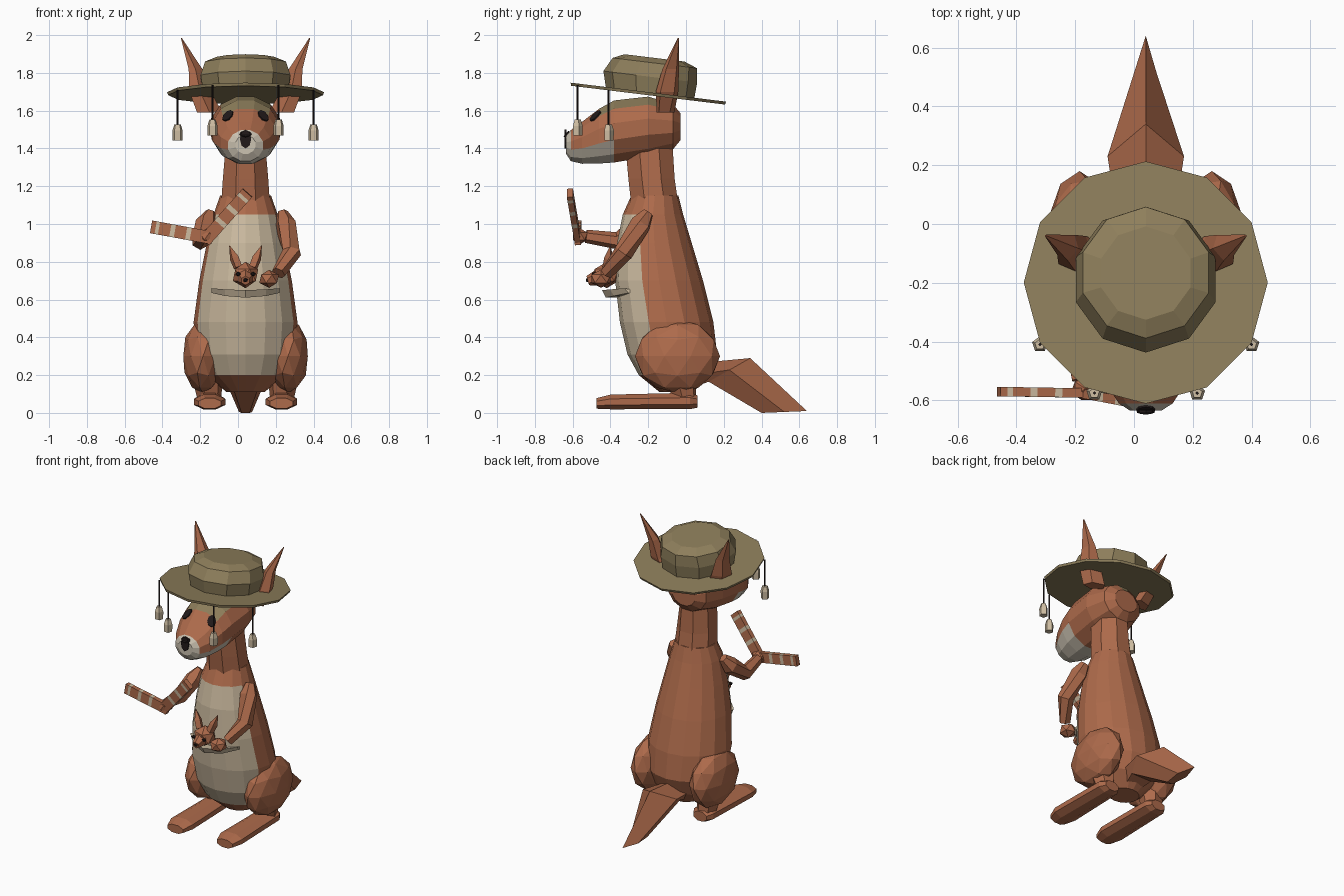
import bpy, bmesh
from math import sin, cos, pi
from mathutils import Vector, Matrix

if "Cube" in bpy.data.objects:
    bpy.data.objects.remove(bpy.data.objects["Cube"])

CX = 0.04  # symmetry plane of the animal


def material(name, rgb):
    m = bpy.data.materials.new(name)
    m.use_nodes = True
    m.diffuse_color = (*rgb, 1)
    m.node_tree.nodes["Principled BSDF"].inputs["Base Color"].default_value = (*rgb, 1)
    return m


FUR = material("russet fur", (0.42, 0.145, 0.07))
CREAM = material("cream belly", (0.62, 0.51, 0.36))
JAW = material("pale jaw", (0.60, 0.54, 0.44))
KHAKI = material("khaki felt", (0.27, 0.21, 0.105))
BLACK = material("black", (0.015, 0.01, 0.01))


def finish(name, bm, mats):
    bmesh.ops.recalc_face_normals(bm, faces=bm.faces)
    me = bpy.data.meshes.new(name)
    bm.to_mesh(me)
    bm.free()
    for m in mats:
        me.materials.append(m)
    ob = bpy.data.objects.new(name, me)
    bpy.context.collection.objects.link(ob)
    return ob


def loft(name, rings, *mats, rule=None):
    """Skin a list of rings; rule(segment, side, centre) picks the colour."""
    bm = bmesh.new()
    rows = [[bm.verts.new(p) for p in r] for r in rings]
    n = len(rows[0])
    for s, (a, b) in enumerate(zip(rows, rows[1:])):
        for k in range(n):
            f = bm.faces.new((a[k], a[(k + 1) % n], b[(k + 1) % n], b[k]))
            if rule:
                f.material_index = rule(s, k, f.calc_center_median())
    for cap, s in ((rows[0], -1), (rows[-1], len(rows))):
        f = bm.faces.new(cap)
        if rule:
            f.material_index = rule(s, 0, f.calc_center_median())
    return finish(name, bm, mats)


def ellipse(c, u, v, n, phase=0.0):
    c, u, v = Vector(c), Vector(u), Vector(v)
    return [c + u * sin(2 * pi * (k + phase) / n) - v * cos(2 * pi * (k + phase) / n) for k in range(n)]


def tube(name, path, radii, mat, n=6):
    pts = [Vector(p) for p in path]
    rings = []
    for i, (p, r) in enumerate(zip(pts, radii)):
        d = pts[min(i + 1, len(pts) - 1)] - pts[max(i - 1, 0)]
        q = d.to_track_quat("Z", "Y")
        rings.append(ellipse(p, q @ Vector((r, 0, 0)), q @ Vector((0, r, 0)), n))
    return loft(name, rings, mat)


def ball(name, c, size, mat, sub=1):
    bm = bmesh.new()
    bmesh.ops.create_icosphere(bm, subdivisions=sub, radius=1,
                               matrix=Matrix.Translation(c) @ Matrix.Diagonal((*size, 1)))
    return finish(name, bm, [mat])


def patch(name, target, near, rx, ry, mat):
    """Thin plate laid on the closest surface of the target."""
    bpy.context.view_layer.update()
    _, p, nrm, _ = target.closest_point_on_mesh(Vector(near))
    bm = bmesh.new()
    m = Matrix.Translation(p + nrm * 0.003) @ nrm.to_track_quat("Z", "Y").to_matrix().to_4x4()
    bmesh.ops.create_cone(bm, cap_ends=True, segments=8, radius1=1, radius2=1, depth=0.009,
                          matrix=m @ Matrix.Diagonal((rx, ry, 1, 1)))
    return finish(name, bm, [mat])


# Body and neck: (z, front y, back y, half width)
BODY = [(0.11, -0.14, 0.04, 0.10), (0.2, -0.25, 0.12, 0.21), (0.31, -0.31, 0.165, 0.26),
        (0.48, -0.35, 0.145, 0.275), (0.7, -0.375, 0.09, 0.245), (0.9, -0.365, 0.03, 0.205),
        (1.05, -0.335, -0.015, 0.17), (1.15, -0.29, -0.04, 0.135)]
body = loft("body", [ellipse((CX, (f + b) / 2, z), (w, 0, 0), (0, (b - f) / 2, 0), 16) for z, f, b, w in BODY],
            FUR, CREAM, rule=lambda s, k, c: int(1 <= s <= 5 and (k < 3 or k > 12)))
NECK = [(1.1, -0.3, -0.03, 0.14), (1.24, -0.315, -0.05, 0.13), (1.4, -0.33, -0.06, 0.115)]
loft("neck", [ellipse((CX, (f + b) / 2, z), (w, 0, 0), (0, (b - f) / 2, 0), 8, 0.5) for z, f, b, w in NECK], FUR)

# Head: (y, top z, bottom z, half width)
HEAD = [(-0.03, 1.59, 1.44, 0.09), (-0.07, 1.64, 1.39, 0.15), (-0.2, 1.68, 1.35, 0.19),
        (-0.38, 1.66, 1.32, 0.185), (-0.46, 1.615, 1.315, 0.17), (-0.55, 1.545, 1.315, 0.135),
        (-0.61, 1.5, 1.33, 0.095), (-0.635, 1.47, 1.37, 0.055)]


def head_colour(s, k, c):
    if s >= 6 or (c.y < -0.39 and c.z < 1.42):
        return 1
    return 2 if c.z > 1.61 and c.y > -0.45 else 0


head = loft("head", [ellipse((CX, y, (t + b) / 2), (w, 0, 0), (0, 0, (t - b) / 2), 12, 0.5) for y, t, b, w in HEAD],
            FUR, JAW, KHAKI, rule=head_colour)
patch("nose", head, (CX, -0.66, 1.45), 0.03, 0.05, BLACK)
patch("nose_tip", head, (CX, -0.66, 1.5), 0.032, 0.02, BLACK)

# Tilted hat
TILT = Vector((0, 1, -0.122)).normalized()
UP = Vector((0, 0.122, 1)).normalized()
HAT = Vector((CX, -0.2, 1.69))


def hat_ring(h, r, shift, n):
    return ellipse(HAT + UP * h + TILT * shift, (r, 0, 0), TILT * r, n)


loft("hat_brim", [hat_ring(-0.008, 0.41, 0, 12), hat_ring(0.008, 0.415, 0, 12)], KHAKI)
loft("hat_crown", [hat_ring(0, 0.235, 0.01, 10), hat_ring(0.09, 0.25, 0.0, 10),
                   hat_ring(0.165, 0.225, 0.015, 10), hat_ring(0.192, 0.16, 0.01, 10)], KHAKI)

# Tail: a heavy root tapering down to the ground
TAIL = [((0.02, 0.26), (0.05, 0.14), 0.1), ((0.34, 0.29), (0.12, 0.165), 0.13), ((0.64, 0.01), (0.4, 0.0), 0.035)]
rings = []
for (ty, tz), (by, bz), w in TAIL:
    my, mz = (ty + by) / 2, (tz + bz) / 2
    rings.append([(CX, ty, tz), (CX + w, my, mz), (CX + w * 0.6, by, bz),
                  (CX - w * 0.6, by, bz), (CX - w, my, mz)])
loft("tail", rings, FUR)

# Mirrored parts
for side, s in (("left", 1), ("right", -1)):
    def at(dx, y, z):
        return (CX + s * dx, y, z)

    ball(side + "_thigh", at(0.225, -0.045, 0.3), (0.11, 0.225, 0.195), FUR, 2)
    tube(side + "_shin", [at(0.2, -0.03, 0.2), at(0.19, 0.0, 0.05)], [0.085, 0.06], FUR)
    loft(side + "_foot", [ellipse(at(0.19, y, z), (w, 0, 0), (0, 0, h), 8, 0.5) for y, z, w, h in
                          [(0.06, 0.06, 0.055, 0.035), (0.02, 0.063, 0.08, 0.047),
                           (-0.4, 0.058, 0.09, 0.042), (-0.475, 0.05, 0.065, 0.03)]], FUR)
    # Ear
    loft(side + "_ear", [ellipse(at(x, y, z), (w, s * -0.3 * w, 0), (0, d, 0), 5) for x, y, z, w, d in
                         [(0.19, -0.11, 1.59, 0.07, 0.045), (0.24, -0.1, 1.7, 0.06, 0.06),
                          (0.265, -0.08, 1.82, 0.038, 0.045), (0.34, -0.04, 1.985, 0.003, 0.004)]], FUR)
    patch(side + "_eye", head, at(0.1, -0.49, 1.585), 0.028, 0.04, BLACK)
    # Hanging corks
    for label, x, y, top, z in (("outer", 0.36, -0.41, 1.71, 1.485), ("inner", 0.175, -0.575, 1.735, 1.51)):
        tube(f"{side}_{label}_string", [at(x, y, top), at(x, y, z)], [0.006, 0.006], BLACK, 4)
        tube(f"{side}_{label}_cork", [at(x, y, z - 0.042), at(x, y, z + 0.01), at(x, y, z + 0.042)],
             [0.027, 0.028, 0.018], CREAM, 5)
    # Young one's ears and eyes
    tube(f"joey_{side}_ear", [at(0.04, -0.42, 0.77), at(0.06, -0.41, 0.82), at(0.085, -0.4, 0.885)],
         [0.025, 0.026, 0.002], FUR, 4)
    ball(f"joey_{side}_eye", at(0.04, -0.487, 0.735), (0.016, 0.012, 0.012), BLACK)

# Young one's head in the pouch
ball("joey_head", (CX, -0.42, 0.73), (0.075, 0.075, 0.07), FUR)
tube("joey_muzzle", [(CX, -0.45, 0.72), (CX, -0.52, 0.70)], [0.05, 0.025], FUR)
ball("joey_nose", (CX, -0.522, 0.703), (0.014, 0.01, 0.012), BLACK)

# Pouch lip: a curved strip
lip = []
for t in (-1, -0.6, 0, 0.6, 1):
    bulge = 0.12 * (1 - t * t)
    x, y = CX + 0.18 * t, -0.325 - bulge
    low = 0.635 - 0.025 * (1 - t * t)
    lip.append([(x, y, 0.66 - 0.01 * (1 - t * t)), (x, y + 0.02, low), (x, y + 0.07, low), (x, y + 0.07, 0.645)])
loft("pouch_lip", lip, CREAM)

# Arms
tube("left_arm", [(0.235, -0.2, 1.06), (0.25, -0.24, 1.0), (0.285, -0.33, 0.85), (0.215, -0.42, 0.74)],
     [0.03, 0.057, 0.052, 0.038], FUR)
ball("left_hand", (0.165, -0.45, 0.71), (0.058, 0.06, 0.048), FUR)
tube("right_arm", [(-0.145, -0.2, 1.06), (-0.17, -0.24, 1.0), (-0.2, -0.36, 0.91), (-0.18, -0.53, 0.935)],
     [0.03, 0.057, 0.048, 0.035], FUR)
ball("right_hand", (-0.165, -0.56, 0.935), (0.05, 0.045, 0.042), FUR)

# Boomerang: two striped flat arms sharing an elbow
ELBOW = Vector((-0.16, -0.575, 0.93))
for name, end in (("boomerang_outer", (-0.46, -0.57, 0.985)), ("boomerang_inner", (0.05, -0.615, 1.165))):
    d = Vector(end) - ELBOW
    flat = Vector((0, 1, 0)) - d * (d.y / d.length_squared)
    across = d.cross(flat).normalized() * 0.034
    flat = flat.normalized() * 0.016
    steps = (-0.08, 0.3, 0.38, 0.58, 0.66, 0.86, 0.92, 1)
    loft(name, [[ELBOW + d * t + across * a + flat * b for a, b in ((1, 1), (1, -1), (-1, -1), (-1, 1))]
                for t in steps], FUR, CREAM, rule=lambda s, k, c: int(s in (1, 3, 5)))
